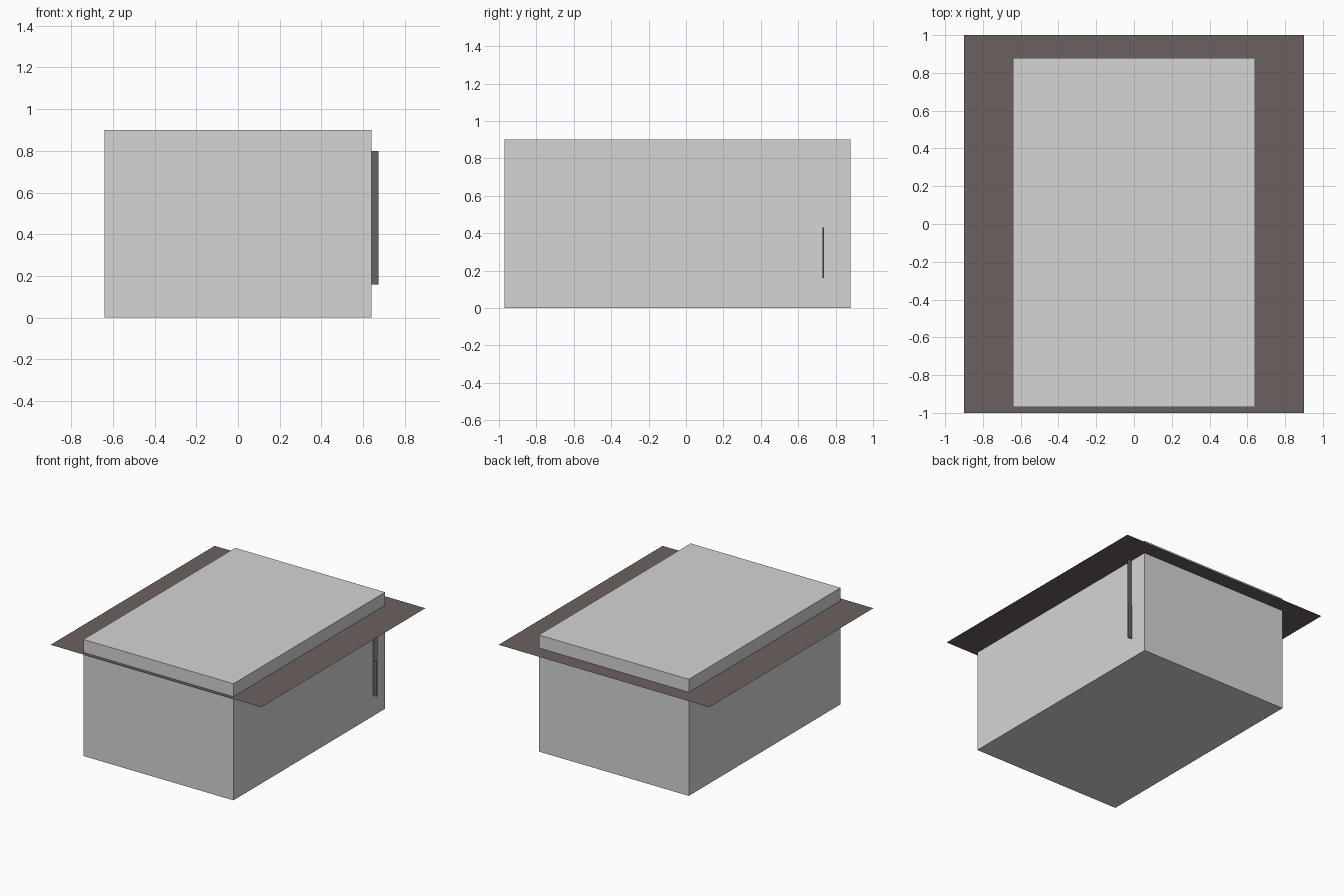
import bpy
import bmesh
from mathutils import Matrix, Vector

old = bpy.data.objects.get("Cube")
if old:
    bpy.data.objects.remove(old, do_unlink=True)


def material(name, rgb):
    m = bpy.data.materials.new(name)
    m.use_nodes = True
    m.diffuse_color = (*rgb, 1)
    m.node_tree.nodes["Principled BSDF"].inputs["Base Color"].default_value = (*rgb, 1)
    return m


def part(name, low, high, mat, flat=None):
    """Box between two corners, or a single sheet when flat is a turn matrix."""
    low, high = Vector(low), Vector(high)
    size = high - low
    bm = bmesh.new()
    if flat is None:
        bmesh.ops.create_cube(bm, size=1)
    else:
        bmesh.ops.create_grid(bm, x_segments=1, y_segments=1, size=0.5, matrix=flat)
    bmesh.ops.scale(bm, vec=size, verts=bm.verts)
    bmesh.ops.translate(bm, vec=(low + high) / 2, verts=bm.verts)
    mesh = bpy.data.meshes.new(name)
    bm.to_mesh(mesh)
    bm.free()
    mesh.materials.append(mat)
    obj = bpy.data.objects.new(name, mesh)
    bpy.context.collection.objects.link(obj)
    return obj


light_grey = material("light grey", (0.665, 0.665, 0.665))
dark_brown = material("dark warm grey", (0.145, 0.12, 0.117))

LEVEL = Matrix.Identity(4)
UPRIGHT = Matrix.Rotation(1.5707963, 4, 'X')

# Main block
part("body", (-0.64, -0.97, 0), (0.64, 0.88, 0.9), light_grey)

# Thin sheet around the block
part("eave_sheet", (-0.9, -1, 0.8), (0.9, 1, 0.8), dark_brown, LEVEL)

# Narrow side pipe: flat upper length and slim lower length
part("upper_downpipe", (0.64, 0.735, 0.43), (0.675, 0.735, 0.8), dark_brown, UPRIGHT)
part("lower_downpipe", (0.64, 0.731, 0.16), (0.675, 0.739, 0.43), dark_brown)
